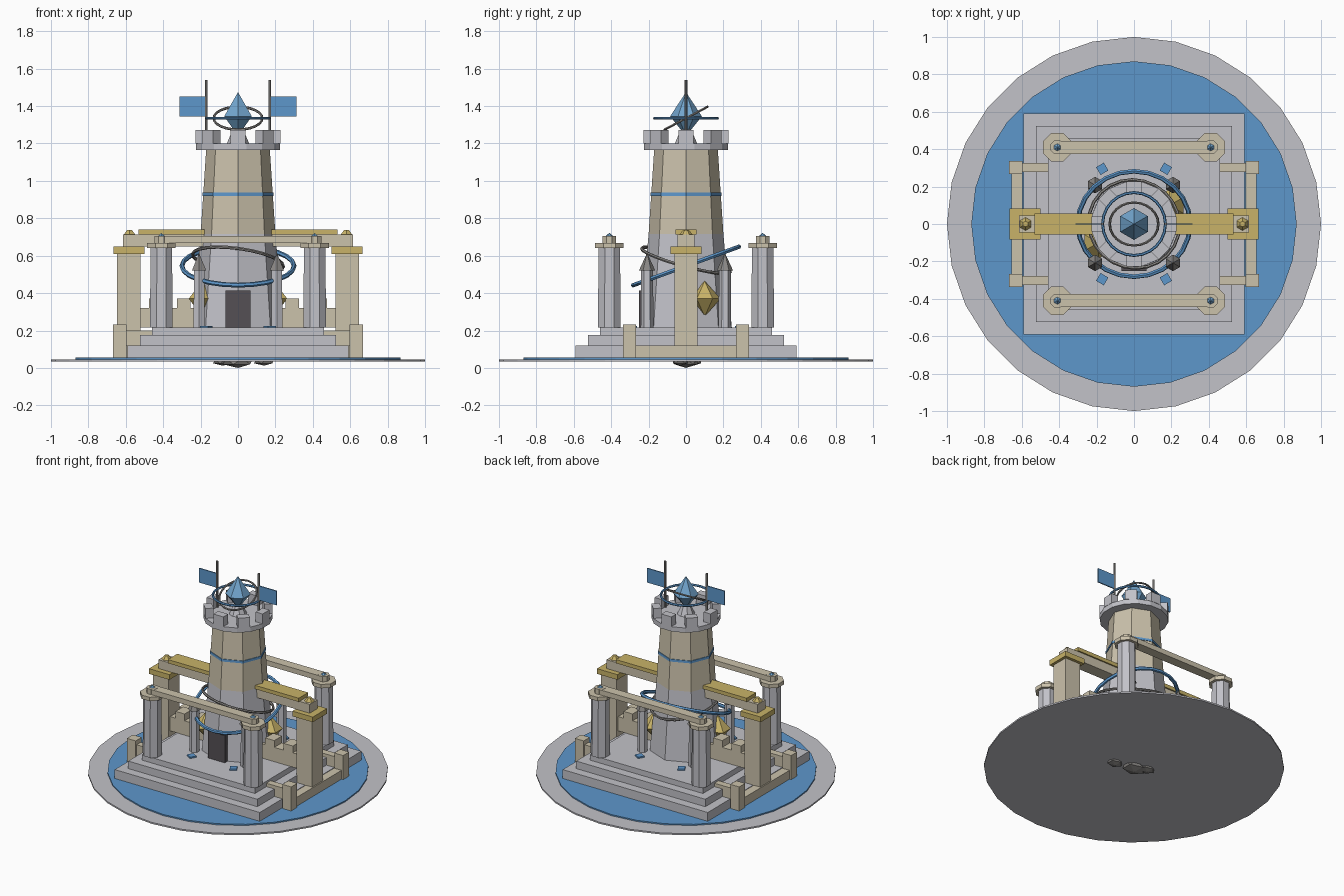
import bpy
from math import pi, radians, cos, sin

cube = bpy.data.objects.get("Cube")
if cube:
    bpy.data.objects.remove(cube, do_unlink=True)


def material(name, r, g, b):
    m = bpy.data.materials.new(name)
    m.use_nodes = True
    m.diffuse_color = (r, g, b, 1)
    m.node_tree.nodes["Principled BSDF"].inputs["Base Color"].default_value = (r, g, b, 1)
    return m


STONE = material("grey stone", .54, .54, .58)
SAND = material("sandstone", .60, .54, .41)
GOLD = material("gold", .58, .45, .14)
BLUE = material("water blue", .11, .31, .60)
CRYSTAL = material("pale crystal blue", .17, .38, .62)
METAL = material("dull metal", .25, .24, .23)
DARK = material("dark door", .09, .08, .09)


def finish(name, mat):
    ob = bpy.context.object
    ob.name = name
    ob.data.materials.append(mat)
    return ob


def box(name, mat, x, y, z):
    """Box from (low, high) ranges."""
    bpy.ops.mesh.primitive_cube_add(size=1, location=[sum(r) / 2 for r in (x, y, z)])
    ob = finish(name, mat)
    ob.scale = [r[1] - r[0] for r in (x, y, z)]
    return ob


def block(name, mat, cx, cy, hx, hy, z0, z1):
    return box(name, mat, (cx - hx, cx + hx), (cy - hy, cy + hy), (z0, z1))


def prism(name, mat, x, y, z0, z1, r0, r1, sides, turn=0):
    bpy.ops.mesh.primitive_cone_add(vertices=sides, radius1=r0, radius2=r1, depth=z1 - z0,
                                    location=(x, y, (z0 + z1) / 2), rotation=(0, 0, turn))
    return finish(name, mat)


def gem(name, mat, x, y, z0, zm, z1, r, sides=6):
    prism(name + "_lower", mat, x, y, z0, zm, 0, r, sides)
    prism(name + "_upper", mat, x, y, zm, z1, r, 0, sides)


def ring(name, mat, z, r, thick, tilt=(0, 0, 0)):
    bpy.ops.mesh.primitive_torus_add(major_radius=r, minor_radius=thick, major_segments=24,
                                     minor_segments=6, location=(0, 0, z),
                                     rotation=[radians(a) for a in tilt])
    return finish(name, mat)


# Round base, water and the stepped platform
prism("base_disc", STONE, 0, 0, .035, .046, 1, 1, 28)
prism("water_disc", BLUE, 0, 0, .046, .055, .87, .87, 28)
for half, z0, z1 in ((.59, .05, .12), (.525, .12, .175), (.46, .175, .215)):
    block("platform_step", STONE, 0, 0, half, half, z0, z1)

# Rocks under the base
for x, y, r, low in ((0, 0, .09, 0), (-.08, .04, .06, .012), (.14, -.03, .06, .012)):
    bpy.ops.mesh.primitive_ico_sphere_add(subdivisions=1, radius=1, location=(x, y, .035))
    rock = finish("under_rock", METAL)
    rock.scale = (r, r * .8, .035 - low)
    rock.scale.z = min(rock.scale.z, .035)

# Tower: stone foot, sandstone shaft, blue band and crown
prism("tower_foot", STONE, 0, 0, .215, .715, .245, .2, 8)
prism("tower_shaft", SAND, 0, 0, .715, 1.17, .2, .17, 8)
prism("tower_band", BLUE, 0, 0, .92, .937, .191, .19, 8)
prism("tower_crown", STONE, 0, 0, 1.165, 1.2, .23, .23, 16, pi / 16)
for i in range(8):
    a = i * pi / 4
    merlon = block("crown_merlon", STONE, .2 * cos(a), .2 * sin(a), .028, .04, 1.2, 1.272)
    merlon.rotation_euler.z = a
block("door", DARK, 0, -.235, .068, .015, .215, .415)

# Crystal and rings on the tower top
prism("crystal_stand", STONE, 0, 0, 1.2, 1.28, .06, .025, 8)
gem("top_crystal", CRYSTAL, 0, 0, 1.24, 1.345, 1.475, .085)
ring("top_ring_level", BLUE, 1.335, .168, .008)
ring("top_ring_tilted", METAL, 1.335, .13, .007, (28, 0, 0))

# Rings around the tower
ring("tower_ring_blue", BLUE, .545, .3, .013, (20, 0, 0))
ring("tower_ring_metal", METAL, .575, .245, .009, (-15, 8, 0))

for s in (-1, 1):
    # Flags
    prism("flag_pole", METAL, s * .17, 0, 1.2, 1.54, .008, .008, 6)
    block("flag", BLUE, s * .245, 0, .069, .004, 1.345, 1.45)

    # Outer pier, its cap and the arm to the tower
    block("outer_pier", SAND, s * .583, 0, .063, .062, .05, .61)
    block("pier_cap", GOLD, s * .583, 0, .083, .083, .61, .648)
    block("bridge_arm", SAND, s * .395, 0, .22, .045, .648, .713)
    block("bridge_panel", GOLD, s * .355, 0, .177, .055, .713, .74)
    prism("pier_finial", GOLD, s * .58, 0, .713, .738, .035, .015, 6)

    # Low wall under the arm
    block("low_wall", SAND, s * .4, 0, .2, .045, .215, .32)
    for x in (.29, .44):
        block("wall_merlon", SAND, s * x, 0, .037, .045, .32, .37)
    block("side_rail", SAND, s * .625, 0, .03, .3, .05, .12)

    # Gold crystal leaning on the tower
    gem("gold_crystal", GOLD, s * .19, s * .1, .275, .37, .465, .085)

    # Long beam on the corner columns
    block("long_beam", SAND, 0, s * .41, .41, .035, .668, .705)

    for t in (-1, 1):
        x, y = s * .41, t * .41
        prism("corner_column", STONE, x, y, .215, .64, .066, .062, 8, pi / 8)
        prism("column_capital", SAND, x, y, .64, .668, .083, .083, 8, pi / 8)
        prism("column_top", SAND, x, y, .668, .706, .04, .04, 8, pi / 8)
        prism("column_gem", CRYSTAL, x, y, .7, .722, .027, 0, 6)
        # Small turrets and paving gems at the tower foot
        prism("turret", STONE, s * .208, t * .208, .215, .52, .034, .032, 6)
        prism("turret_roof", METAL, s * .208, t * .208, .52, .615, .044, 0, 6)
        stone = block("paving_gem", BLUE, s * .17, t * .295, .024, .024, .213, .225)
        stone.rotation_euler.z = -s * t * radians(30)
        # Corner posts with short walls
        block("corner_post", SAND, s * .632, t * .302, .036, .035, .05, .232)
        block("post_wall", SAND, s * .53, t * .302, .07, .025, .12, .2)
